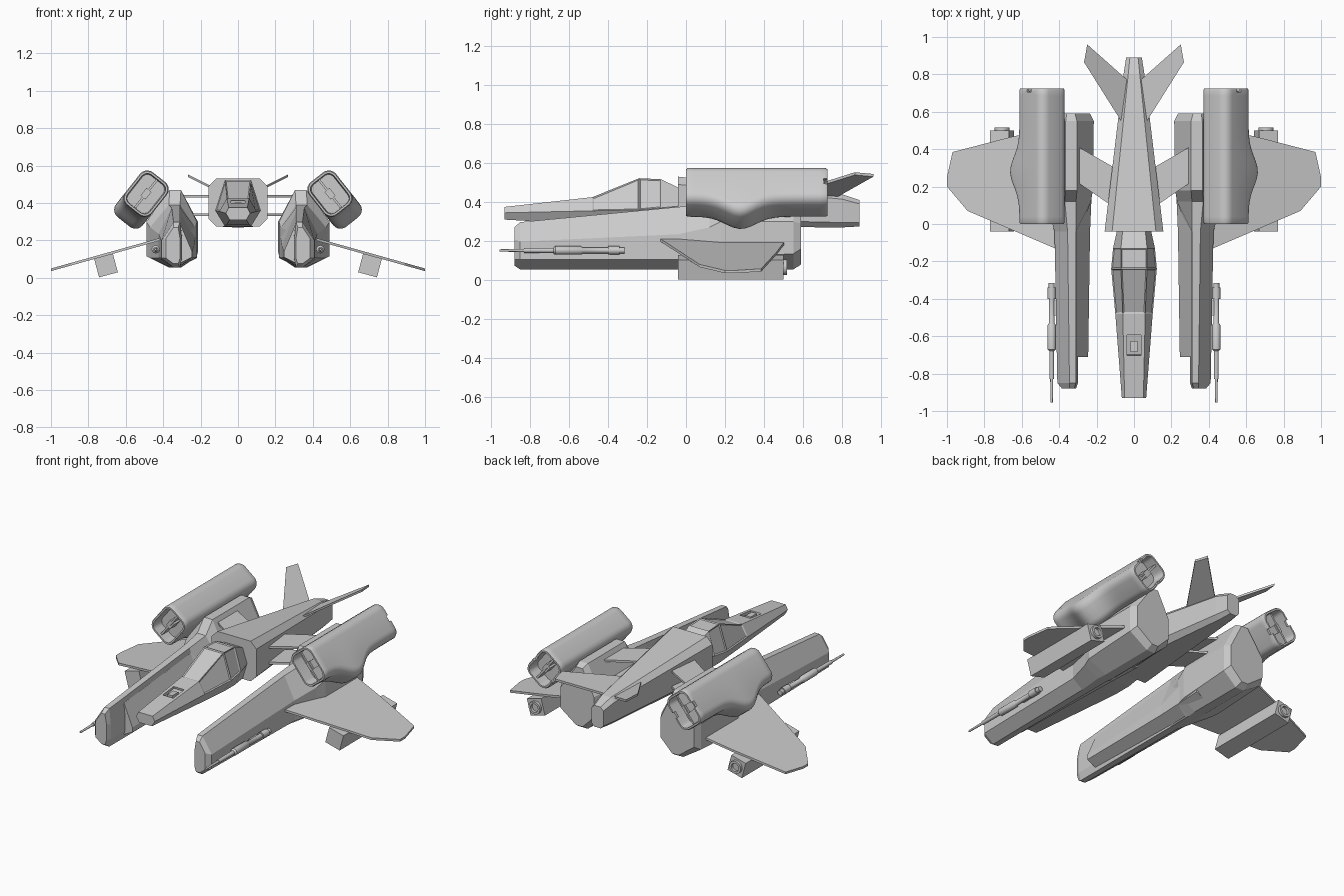
import bpy, bmesh, math
from mathutils import Vector

cube = bpy.data.objects.get("Cube")
if cube:
    bpy.data.objects.remove(cube, do_unlink=True)

GREY = (0.6, 0.6, 0.6, 1)
grey = bpy.data.materials.new("hull_grey")
grey.use_nodes = True
grey.diffuse_color = GREY
grey.node_tree.nodes["Principled BSDF"].inputs["Base Color"].default_value = GREY


def finish(name, bm, mirror=True, smooth=False, cutter=None):
    bmesh.ops.recalc_face_normals(bm, faces=bm.faces[:])
    mesh = bpy.data.meshes.new(name)
    bm.to_mesh(mesh)
    bm.free()
    mesh.materials.append(grey)
    ob = bpy.data.objects.new(name, mesh)
    bpy.context.collection.objects.link(ob)
    if smooth:
        bpy.ops.object.select_all(action="DESELECT")
        ob.select_set(True)
        bpy.context.view_layer.objects.active = ob
        bpy.ops.object.shade_smooth_by_angle(angle=math.radians(35))
    if cutter:
        cut = ob.modifiers.new("cut", "BOOLEAN")
        cut.object = cutter
        cut.solver = "EXACT"
    if mirror:
        ob.modifiers.new("mirror", "MIRROR")
    return ob


def loft(rings, bm=None):
    """Skin a list of closed rings and cap both ends."""
    bm = bm or bmesh.new()
    rows = [[bm.verts.new(p) for p in ring] for ring in rings]
    n = len(rows[0])
    for a, b in zip(rows, rows[1:]):
        for i in range(n):
            j = (i + 1) % n
            bm.faces.new((a[i], a[j], b[j], b[i]))
    bm.faces.new(rows[0])
    bm.faces.new(rows[-1])
    return bm


def octagon(y, x0, x1, z0, z1, ci, co, ct, cb):
    """Chamfered box section: inner, outer, top and bottom chamfers."""
    return [(x, y, z) for x, z in (
        (x0 + ci, z0), (x1 - co, z0), (x1, z0 + cb), (x1, z1 - ct),
        (x1 - co, z1), (x0 + ci, z1), (x0, z1 - ct), (x0, z0 + cb))]


def plate(name, outline, height, thick):
    """Thin slab over an xy outline, with z from a height function."""
    h = thick / 2
    return finish(name, loft([[(x, y, height(x) + s) for x, y in outline] for s in (-h, h)]))


def turned(name, x, z, profile, sides=12):
    """Round part along y from (y, radius) pairs."""
    turn = [2 * math.pi * i / sides for i in range(sides)]
    rings = [[(x + r * math.cos(a), y, z + r * math.sin(a)) for a in turn] for y, r in profile]
    return finish(name, loft(rings), smooth=True)


def box(name, centre, size, axes=None, mirror=True):
    ux, uy, uz = axes or (Vector((1, 0, 0)), Vector((0, 1, 0)), Vector((0, 0, 1)))
    a, b, c = (s / 2 for s in size)
    rings = [[Vector(centre) + ux * i * a + uy * k * b + uz * j * c
              for i, j in ((-1, -1), (1, -1), (1, 1), (-1, 1))] for k in (-1, 1)]
    return finish(name, loft(rings), mirror)


def hide(ob):
    ob.hide_render = True
    ob.hide_viewport = True
    return ob


# Rear fuselage, tapering to the tail
finish("rear_fuselage", loft([octagon(y, -w, w, z0, z1, c, c, c, c) for y, w, z0, z1, c in (
    (-.04, .157, .275, .53, .04), (.8, .056, .27, .44, .025), (.89, .042, .275, .41, .02))]),
    mirror=False)

# Cockpit and nose, with the canopy panes inset
nose = loft([[(-b, y, zb), (b, y, zb), (m, y, zm), (t, y, zt), (-t, y, zt), (-m, y, zm)]
             for y, t, zt, m, zm, b, zb in (
    (-.93, .05, .375, .065, .345, .045, .31),
    (-.48, .06, .425, .1, .355, .06, .285),
    (-.24, .07, .522, .122, .36, .07, .275),
    (-.13, .07, .517, .112, .37, .07, .275),
    (-.03, .06, .47, .09, .38, .06, .28))])
bmesh.ops.recalc_face_normals(nose, faces=nose.faces[:])
panes = [f for f in nose.faces if f.normal.z > .1 and -.4 < f.calc_center_median().y < -.15]
bmesh.ops.inset_individual(nose, faces=panes, thickness=.01, depth=-.005)
tilt = Vector((0, 1, .2)).normalized()
scoop = hide(box("nose_scoop_cutter", (0, -.65, .413), (.075, .11, .05),
                 (Vector((1, 0, 0)), tilt, Vector((0, -.2, 1)).normalized()), mirror=False))
finish("cockpit_nose", nose, mirror=False, cutter=scoop)
box("nose_scoop_block", (0, -.655, .393), (.035, .06, .02), mirror=False)

# Side pods: a tall outer hull and a lower inner hull
finish("pod_outer_hull", loft([octagon(*s) for s in (
    (-.88, .31, .385, .075, .27, .01, .04, .06, .03),
    (-.85, .3, .41, .055, .297, .01, .065, .1, .05),
    (-.04, .29, .425, .055, .375, .02, .07, .14, .05),
    (.12, .23, .47, .055, .39, .08, .1, .12, .05),
    (.18, .22, .49, .055, .47, .085, .125, .17, .06),
    (.55, .215, .49, .055, .47, .09, .125, .17, .08),
    (.59, .235, .47, .08, .45, .08, .11, .16, .08))]))
finish("pod_inner_hull", loft([octagon(*s) for s in (
    (-.71, .245, .34, .08, .28, .06, .01, .14, .03),
    (-.04, .235, .35, .065, .34, .07, .01, .17, .04),
    (.3, .22, .35, .065, .36, .08, .01, .1, .04))]))

# Main wings, braces and tail fins
plate("main_wing", [(.4, -.14), (.89, .07), (1, .2), (1, .25), (.97, .385), (.66, .465), (.4, .52)],
      lambda x: .205 - .28 * (x - .42), .014)
brace = [(.05, .27), (.05, .05), (.32, .235), (.32, .425)]
for label, z in (("upper", .437), ("lower", .338)):
    plate(label + "_brace", brace, lambda x, z=z: z, .013)
plate("tail_fin", [(.03, .765), (.25, .96), (.267, .865), (.075, .56), (.03, .5)],
      lambda x: .412 + .5 * x, .014)

# Underwing boxes with a round nozzle
lean = math.radians(15)
across = Vector((math.cos(lean), 0, -math.sin(lean)))
up = Vector((math.sin(lean), 0, math.cos(lean)))
box("wing_store", (.706, .23, .066), (.104, .54, .104), (across, Vector((0, 1, 0)), up))
turned("store_nozzle", .706, .066, [(.48, .04), (.517, .04), (.517, .026), (.49, .026)], 16)

# Guns beside the pods
turned("gun", .44, .152, [(-.955, .006), (-.83, .008), (-.83, .012), (-.68, .013), (-.67, .022),
                          (-.54, .022), (-.53, .015), (-.4, .015), (-.4, .022), (-.34, .022),
                          (-.34, .016), (-.315, .016)])
box("gun_mount", (.42, -.45, .152), (.04, .08, .015))

# Engine nacelles: tilted rounded sections, swelling at the lower side
LONG = Vector((.62, 0, -.785))
WIDE = Vector((.785, 0, .62))
ALONG = Vector((0, 1, 0))


def engine_point(u, v, y):
    return Vector((.515, y, .42)) + LONG * u + WIDE * v


def nacelle_ring(y, inset=0):
    swell = .08 * math.exp(-((y - .28) / .11) ** 2)
    r = .05 - inset * .8
    lo, hi, w = -.15 + inset, .075 + swell - inset, .091 - inset
    ring = []
    for cu, cv, start in ((hi - r, w - r, 0), (lo + r, w - r, 1), (lo + r, r - w, 2), (hi - r, r - w, 3)):
        for k in range(6):
            a = (start + k / 5) * math.pi / 2
            ring.append(engine_point(cu + r * math.cos(a), cv + r * math.sin(a), y))
    return ring


END = .725
rings = [nacelle_ring(.08, .02), nacelle_ring(0, .015), nacelle_ring(0, .005)]
rings += [nacelle_ring(.01 + (END - .02) * i / 24) for i in range(25)]
rings += [nacelle_ring(END, .005), nacelle_ring(END, .015), nacelle_ring(END - .08, .02)]
tilted = (LONG, ALONG, WIDE)
notch = hide(box("nozzle_notch_cutter", engine_point(-.04, 0, END), (.035, .04, .4), tilted, mirror=False))
finish("engine_nacelle", loft(rings), smooth=True, cutter=notch)

# Vanes inside the intake and the nozzle
for label, y in (("intake", .05), ("nozzle", END - .05)):
    box(label + "_vane", engine_point(-.0375, 0, y), (.19, .07, .012), tilted)
    box(label + "_hub", engine_point(-.0375, 0, y), (.05, .06, .035), tilted)
